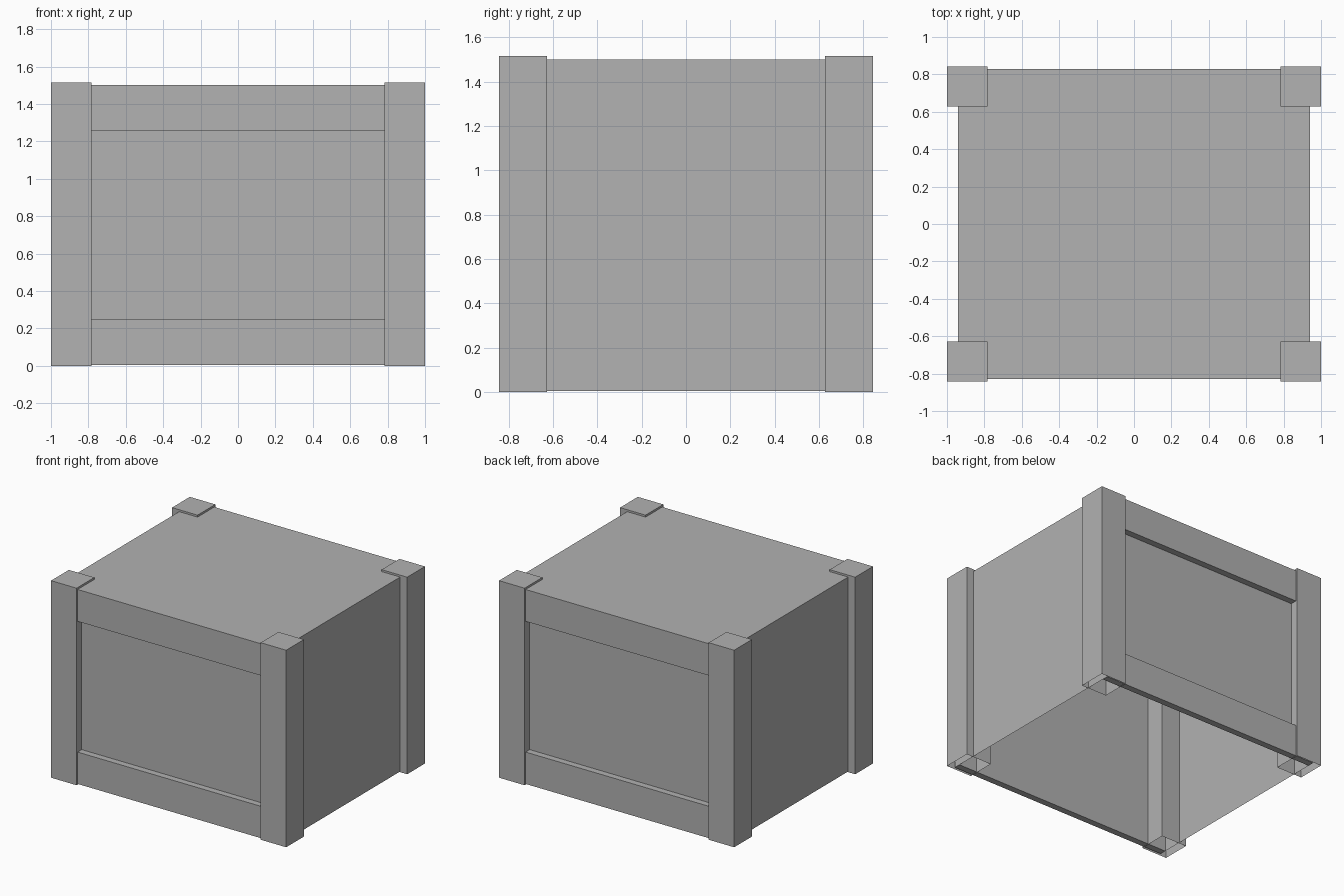
import bpy
import bmesh
from mathutils import Matrix, Vector

if "Cube" in bpy.data.objects:
    bpy.data.objects.remove(bpy.data.objects["Cube"])

grey = bpy.data.materials.new("plain grey")
grey.use_nodes = True
grey.diffuse_color = (0.445, 0.445, 0.445, 1)
grey.node_tree.nodes["Principled BSDF"].inputs["Base Color"].default_value = grey.diffuse_color


def finish(bm, name):
    mesh = bpy.data.meshes.new(name)
    bm.to_mesh(mesh)
    bm.free()
    mesh.materials.append(grey)
    bpy.context.collection.objects.link(bpy.data.objects.new(name, mesh))


def box(name, low, high, open_side=None):
    """Box between two corners, optionally without the face looking along open_side."""
    low, high = Vector(low), Vector(high)
    bm = bmesh.new()
    bmesh.ops.create_cube(bm, size=1, matrix=Matrix.Translation((low + high) / 2)
                          @ Matrix.Diagonal((high - low).to_4d()))
    if open_side:
        bm.normal_update()
        gone = [f for f in bm.faces if f.normal.dot(Vector(open_side)) > 0.9]
        bmesh.ops.delete(bm, geom=gone, context='FACES')
    finish(bm, name)


HALF_X, PANEL_Y, RAIL_Y = 0.94, 0.78, 0.83
BASE, TOP = 0.005, 1.5

# Crate shell with recessed front and back panels, open underneath
box("crate_body", (-HALF_X, -PANEL_Y, BASE), (HALF_X, PANEL_Y, TOP), (0, 0, -1))

# Rails along the bottom and top of the front and back
for side, sign in (("front", -1), ("back", 1)):
    y0, y1 = sorted((sign * PANEL_Y, sign * RAIL_Y))
    for level, z0, z1 in (("lower", BASE, 0.25), ("upper", 1.255, TOP)):
        box(f"{side}_{level}_rail", (-HALF_X, y0, z0), (HALF_X, y1, z1), (0, -sign, 0))

# Hollow corner posts, open underneath
for side, sy in (("front", -1), ("back", 1)):
    for hand, sx in (("right", -1), ("left", 1)):
        x0, x1 = sorted((sx * 0.783, sx * 1.0))
        y0, y1 = sorted((sy * 0.627, sy * 0.843))
        box(f"{side}_{hand}_post", (x0, y0, 0), (x1, y1, 1.515), (0, 0, -1))
